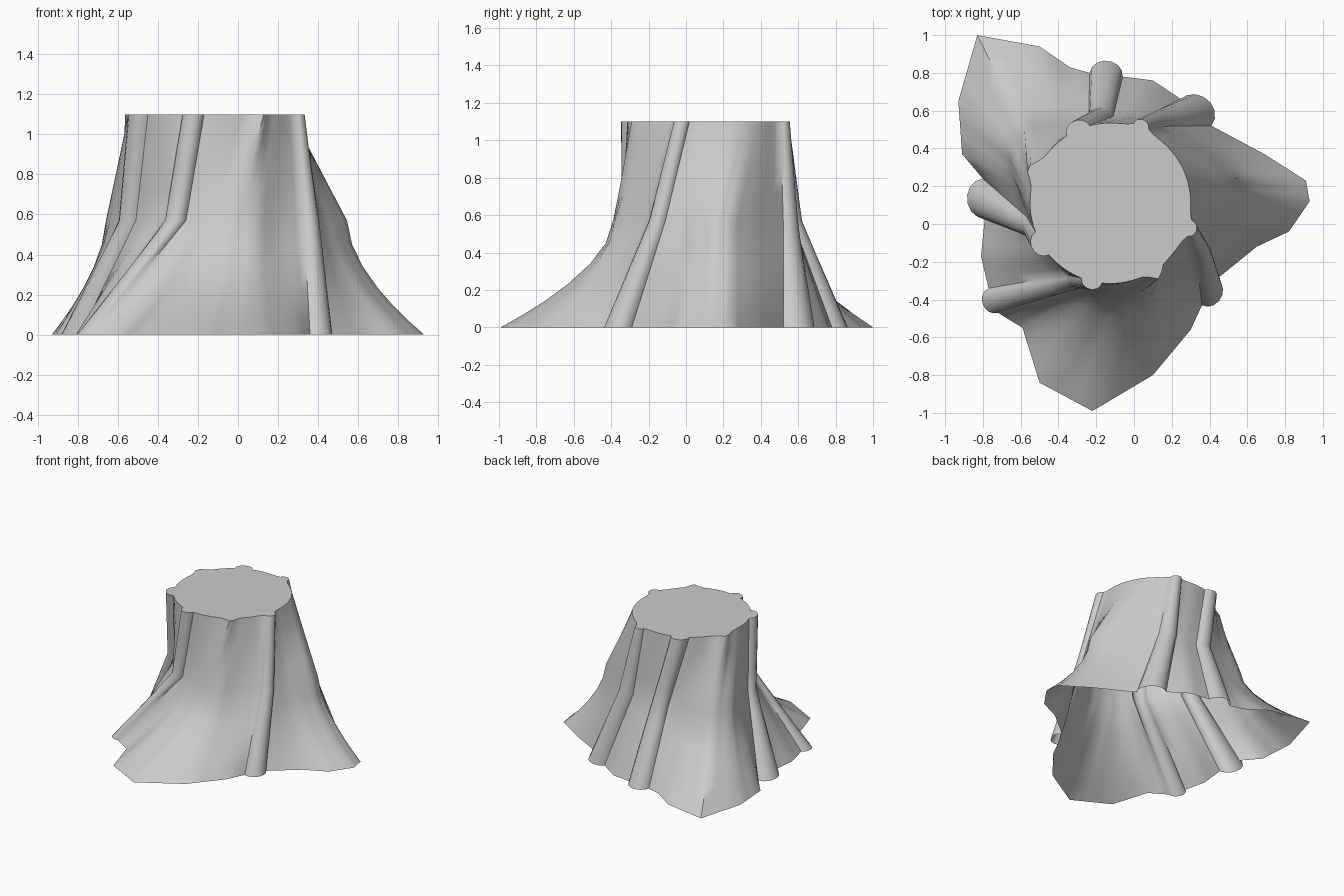
import bpy, math
from mathutils import Vector

if "Cube" in bpy.data.objects:
    bpy.data.objects.remove(bpy.data.objects["Cube"])

TOP_Z, KNEE_Z = 1.10, 0.57
ROWS = [0, 0.07, 0.14, 0.23, 0.34, 0.45, KNEE_Z, 0.72, 0.85, 0.97, TOP_Z]
AXIS = Vector((-0.125, 0.11))
# Bulges of the cut outline: angle, height, width in degrees
BULGES = [(-18, .035, 7), (68, .03, 7), (157, .05, 7), (303, .05, 5)]

# Bark panels between the ribs: (top angle range, [(ground x, y, knee x, y), ...])
PANELS = [
    ((-12, 63), [(.44, -.29, .39, -.11), (.65, -.12, .43, -.02), (.82, -.04, .48, .05),
                 (.93, .12, .545, .16), (.91, .23, .53, .24), (.69, .37, .42, .35),
                 (.41, .52, .20, .52)]),
    ((74, 105), [(.25, .66, .07, .56), (.10, .76, .00, .57), (-.06, .78, -.11, .57)]),
    ((123, 201), [(-.235, .80, -.24, .56), (-.34, .83, -.32, .54), (-.50, .94, -.43, .52),
                  (-.83, 1.0, -.58, .50), (-.93, .65, -.66, .38), (-.91, .37, -.64, .25),
                  (-.80, .24, -.57, .04)]),
    ((220, 249), [(-.79, .03, -.51, -.07), (-.81, -.17, -.45, -.17), (-.77, -.34, -.36, -.27)]),
    ((264, 337), [(-.72, -.47, -.26, -.32), (-.59, -.55, -.23, -.34), (-.50, -.84, -.16, -.37),
                  (-.22, -.99, -.05, -.39), (.10, -.80, .09, -.38), (.30, -.56, .20, -.28),
                  (.36, -.43, .33, -.19)]),
]


def cut_point(deg):
    """Point on the outline of the sawn face."""
    r = 0.425
    for at, height, width in BULGES:
        d = (deg - at + 180) % 360 - 180
        r += height * math.exp(-(d / width) ** 2)
    a = math.radians(deg)
    return AXIS + Vector((math.cos(a), math.sin(a))) * r


def column(ground, knee, top, power):
    """Points of one grain line from the ground to the cut."""
    pts = []
    for z in ROWS:
        if z <= KNEE_Z:
            pts.append(ground.lerp(knee, 1 - (1 - z / KNEE_Z) ** power))
        else:
            pts.append(knee.lerp(top, (z - KNEE_Z) / (TOP_Z - KNEE_Z)))
    return pts


def rib(a, b, steps=7):
    """Rounded ridge columns bulging outward between two grain lines."""
    cols = []
    for i in range(1, steps):
        t = math.pi * i / steps
        col = []
        for p, q in zip(a, b):
            half = (q - p) / 2
            out = Vector((half.y, -half.x))
            col.append((p + q) / 2 - half * math.cos(t) + out * 0.85 * math.sin(t))
        cols.append(col)
    return cols


def make(name, verts, faces):
    mesh = bpy.data.meshes.new(name)
    mesh.from_pydata(verts, [], faces)
    obj = bpy.data.objects.new(name, mesh)
    bpy.context.collection.objects.link(obj)
    bpy.ops.object.select_all(action='DESELECT')
    obj.select_set(True)
    bpy.context.view_layer.objects.active = obj
    bpy.ops.object.shade_smooth_by_angle(angle=math.radians(50))


# Grain lines of every panel, subdivided between the given ones
SUB = 3
panels = []
for (a0, a1), pts in PANELS:
    cols, n = [], (len(pts) - 1) * SUB
    for i in range(n + 1):
        k = min(i // SUB, len(pts) - 2)
        f = i / SUB - k
        p, q = pts[k], pts[k + 1]
        ground = Vector(p[:2]).lerp(Vector(q[:2]), f)
        knee = Vector(p[2:]).lerp(Vector(q[2:]), f)
        power = 1 + 0.75 * math.sin(math.pi * i / n) * (len(pts) > 3)
        cols.append(column(ground, knee, cut_point(a0 + (a1 - a0) * (i / n) ** 1.1), power))
    panels.append(cols)

# Trunk bark with its ribs, open underneath
loop = []
for i, cols in enumerate(panels):
    loop += cols + rib(cols[-1], panels[(i + 1) % len(panels)][0])
n, r = len(loop), len(ROWS)
verts = [(p.x, p.y, z) for col in loop for p, z in zip(col, ROWS)]
faces = [(i * r + k, (i + 1) % n * r + k, (i + 1) % n * r + k + 1, i * r + k + 1)
         for i in range(n) for k in range(r - 1)]
make("trunk_bark", verts, faces)

# Flat sawn face
make("cut_face", [(c[-1].x, c[-1].y, TOP_Z) for c in loop], [tuple(range(n))])
